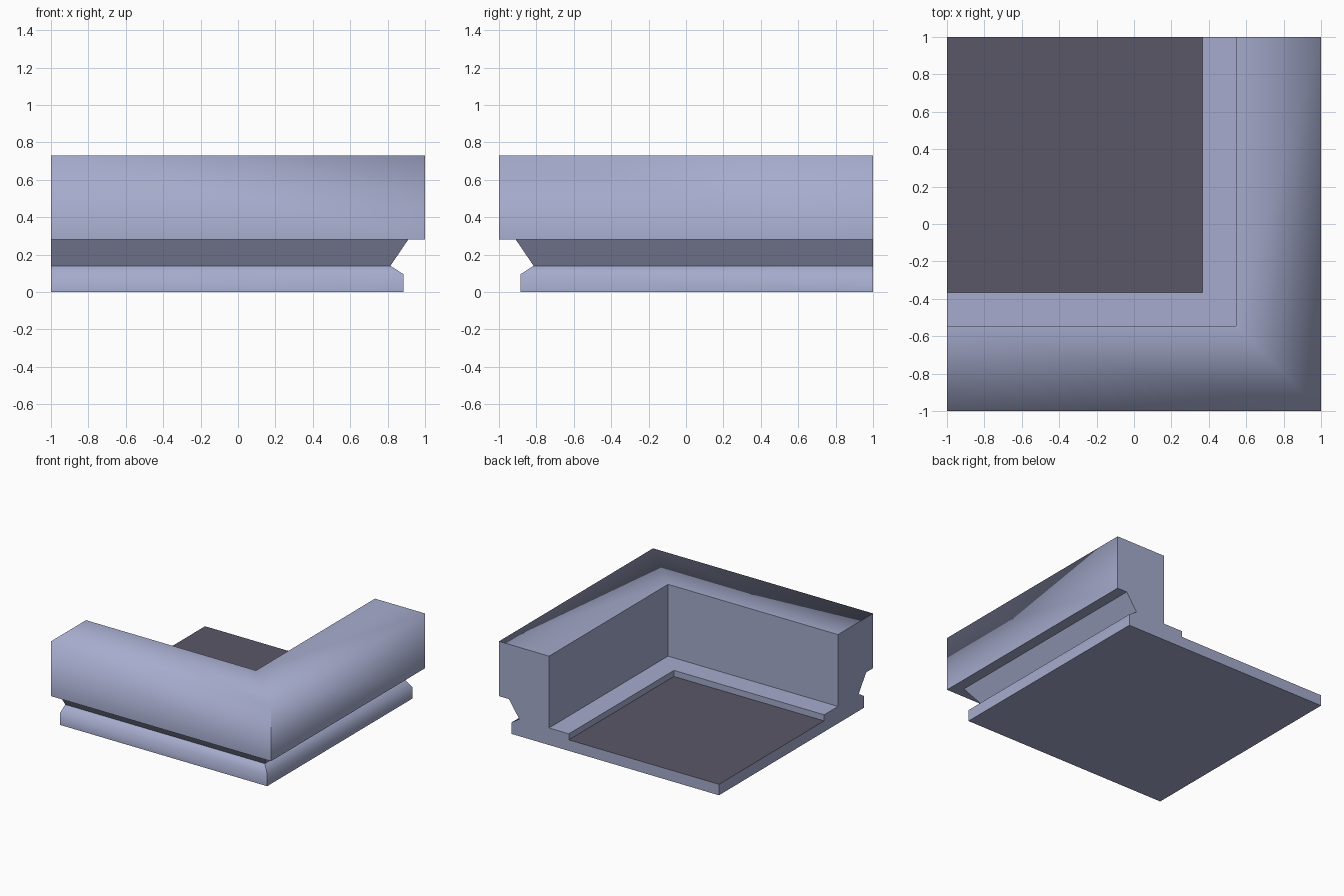
import bpy
import bmesh

cube = bpy.data.objects.get("Cube")
if cube:
    bpy.data.objects.remove(cube, do_unlink=True)


def make_material(name, colour):
    mat = bpy.data.materials.new(name)
    mat.use_nodes = True
    mat.diffuse_color = colour
    mat.node_tree.nodes["Principled BSDF"].inputs["Base Color"].default_value = colour
    return mat


# Cross-section of the rim: (distance outward, height), from floor to underside
profile = [(0.365, 0.09), (0.365, 0.14), (0.545, 0.14), (0.545, 0.73), (1, 0.73),
           (1, 0.28), (0.91, 0.28), (0.815, 0.14), (0.885, 0.095), (0.885, 0)]
RIM_TOP, BASE_BEVEL = 4, 8
END = 1.0

bm = bmesh.new()

# Sweep the section along both arms, mitred at the corner
front_end = [bm.verts.new((-END, -d, z)) for d, z in profile]
corner = [bm.verts.new((d, -d, z)) for d, z in profile]
back_end = [bm.verts.new((d, END, z)) for d, z in profile]
for a, b in ((front_end, corner), (corner, back_end)):
    for i in range(len(profile) - 1):
        bm.faces.new((a[i], a[i + 1], b[i + 1], b[i]))

# Floor slab, underside and the two cut ends
slab_top = bm.verts.new((-END, END, profile[0][1]))
slab_bottom = bm.verts.new((-END, END, 0))
floor = bm.faces.new((front_end[0], corner[0], back_end[0], slab_top))
bm.faces.new((front_end[-1], corner[-1], back_end[-1], slab_bottom))
for end in (front_end, back_end):
    bm.faces.new(end + [slab_bottom, slab_top])
floor.material_index = 1
bmesh.ops.recalc_face_normals(bm, faces=bm.faces[:])

# Hard edges everywhere except the rounded-looking rim and base bevel
for face in bm.faces:
    face.smooth = True
for edge in bm.edges:
    edge.smooth = False
soft = [(corner[RIM_TOP - 1], corner[RIM_TOP])]
for i in (RIM_TOP, BASE_BEVEL):
    soft += [(front_end[i], corner[i]), (corner[i], back_end[i])]
for pair in soft:
    bm.edges.get(pair).smooth = True

mesh = bpy.data.meshes.new("corner_moulding")
bm.to_mesh(mesh)
bm.free()
mesh.materials.append(make_material("pale blue grey", (0.38, 0.41, 0.61, 1)))
mesh.materials.append(make_material("dark floor grey", (0.10, 0.095, 0.135, 1)))
moulding = bpy.data.objects.new("corner_moulding", mesh)
bpy.context.collection.objects.link(moulding)
